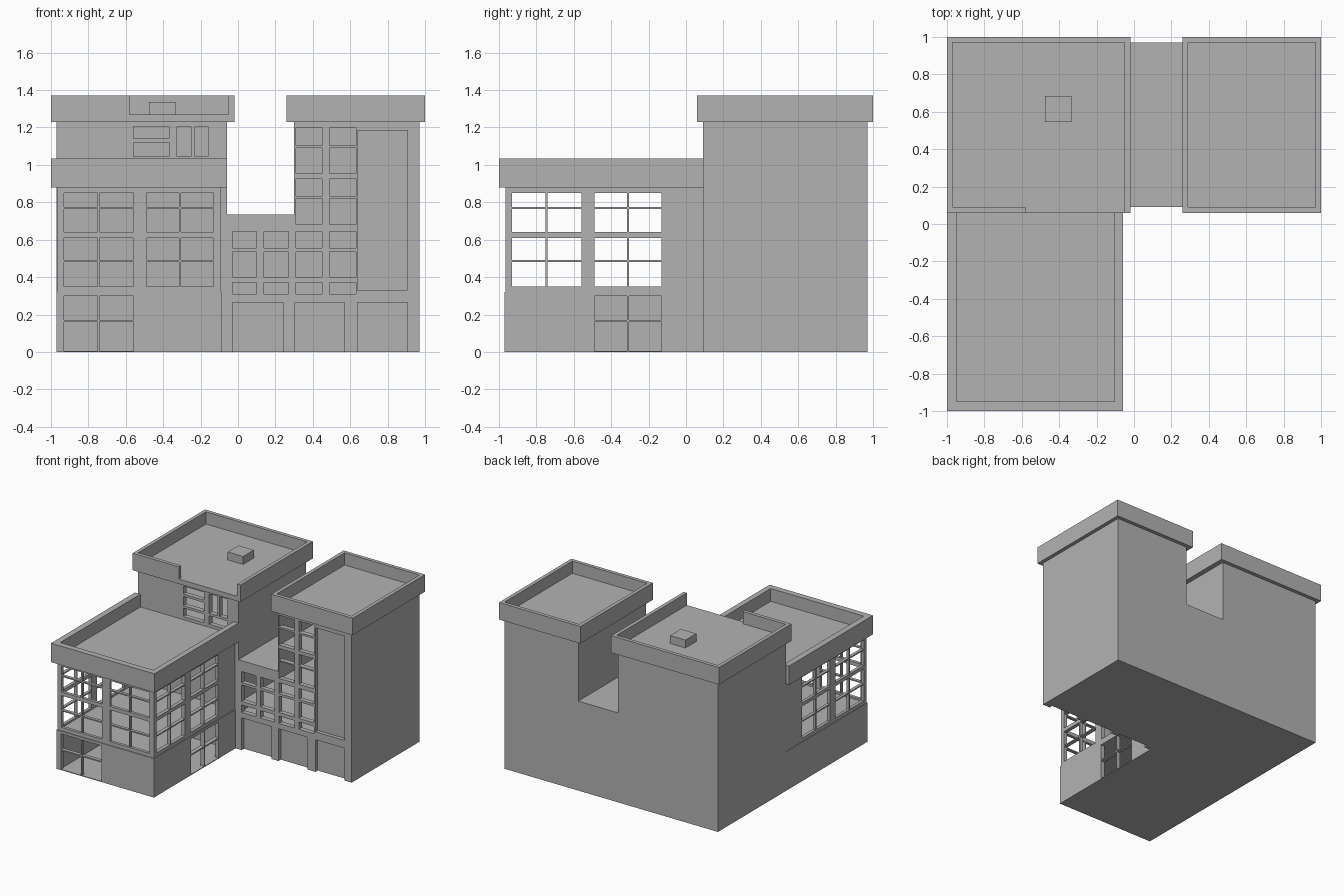
import bpy
import bmesh
from mathutils import Vector

if "Cube" in bpy.data.objects:
    bpy.data.objects.remove(bpy.data.objects["Cube"], do_unlink=True)

COLOUR = (0.45, 0.45, 0.45, 1)
grey = bpy.data.materials.new("plain grey")
grey.use_nodes = True
grey.diffuse_color = COLOUR
grey.node_tree.nodes["Principled BSDF"].inputs["Base Color"].default_value = COLOUR


def add_object(name, bm):
    bmesh.ops.recalc_face_normals(bm, faces=bm.faces)
    mesh = bpy.data.meshes.new(name)
    bm.to_mesh(mesh)
    bm.free()
    mesh.materials.append(grey)
    obj = bpy.data.objects.new(name, mesh)
    bpy.context.collection.objects.link(obj)
    return obj


def boxes(name, spans):
    """One object from (x range, y range, z range) boxes."""
    bm = bmesh.new()
    for span in spans:
        low, high = Vector(s[0] for s in span), Vector(s[1] for s in span)
        new = bmesh.ops.create_cube(bm, size=1)["verts"]
        for v in new:
            v.co = Vector(low[i] if v.co[i] < 0 else high[i] for i in range(3))
    return add_object(name, bm)


def extrude_front(name, profile, y0, y1):
    bm = bmesh.new()
    face = bm.faces.new([bm.verts.new((x, y0, z)) for x, z in profile])
    grown = bmesh.ops.extrude_face_region(bm, geom=[face])["geom"]
    bmesh.ops.translate(bm, vec=(0, y1 - y0, 0),
                        verts=[g for g in grown if isinstance(g, bmesh.types.BMVert)])
    return add_object(name, bm)


def cut(obj, spans):
    """Subtract a set of separate boxes and keep the result as plain mesh."""
    cutter = boxes("cutter", spans)
    cutter.hide_render = True
    mod = obj.modifiers.new("cut", "BOOLEAN")
    mod.operation = "DIFFERENCE"
    mod.solver = "EXACT"
    mod.object = cutter
    graph = bpy.context.evaluated_depsgraph_get()
    result = bpy.data.meshes.new_from_object(obj.evaluated_get(graph))
    obj.modifiers.clear()
    obj.data = result
    bpy.data.objects.remove(cutter, do_unlink=True)


def panes(columns, rows, wall, axis="front"):
    """Grid of openings through a front or side wall."""
    if axis == "front":
        return [(c, wall, r) for c in columns for r in rows]
    return [(wall, c, r) for c in columns for r in rows]


# Rear block: two towers joined by a lower link
main = extrude_front("main_block", [
    (-0.97, 0), (0.97, 0), (0.97, 1.25), (0.30, 1.25),
    (0.30, 0.735), (-0.06, 0.735), (-0.06, 1.25), (-0.97, 1.25)], 0.09, 0.97)
depth = (0.13, 0.94)
cut(main, [
    ((-0.05, 0.94), depth, (0.305, 0.375)),
    ((-0.05, 0.94), depth, (0.39, 0.65)),
    ((0.306, 0.94), depth, (0.67, 0.935)),
    ((0.306, 0.94), depth, (0.95, 1.21)),
    ((-0.94, -0.09), depth, (0.945, 1.215))])

# Rear block windows, doors and tall recessed panel
low_rows = [(0.31, 0.37), (0.40, 0.535), (0.555, 0.645)]
high_rows = [(0.68, 0.82), (0.83, 0.925), (0.955, 1.09), (1.105, 1.2)]
link_cols = [(-0.03, 0.10), (0.14, 0.27)]
tower_cols = [(0.31, 0.45), (0.49, 0.63)]
through, recess = (0.0, 0.14), (0.0, 0.12)
cut(main, panes(link_cols + tower_cols, low_rows, through)
    + panes(tower_cols, high_rows, through)
    + panes([(-0.56, -0.37)], [(0.955, 1.025), (1.045, 1.12), (1.14, 1.205)], through)
    + panes([(-0.325, -0.25), (-0.23, -0.16)], [(1.045, 1.205)], through)
    + panes([(-0.325, -0.16)], [(0.955, 1.025)], through)
    + panes([(-0.03, 0.24), (0.305, 0.57), (0.64, 0.905)], [(-0.1, 0.265)], recess)
    + panes([(0.64, 0.905)], [(0.33, 1.185)], recess))

# Front wing, ground floor
pair_a = [(-0.93, -0.75), (-0.74, -0.56)]
pair_b = [(-0.49, -0.315), (-0.305, -0.13)]
front_wall, right_wall, left_wall = (-1.1, -0.935), (-0.125, 0), (-1.1, -0.935)
ground_rows = [(0.006, 0.16), (0.17, 0.298)]
base = boxes("wing_ground_floor", [((-0.97, -0.085), (-0.97, 0.09), (0, 0.32))])
cut(base, [((-0.94, -0.12), (-0.94, 0.05), (0.004, 0.303))])
cut(base, panes(pair_a, ground_rows, front_wall)
    + panes(pair_b, ground_rows, right_wall, "side"))

# Front wing, glazed upper floors
upper_rows = [(0.35, 0.482), (0.492, 0.61), (0.64, 0.765), (0.775, 0.85)]
upper = boxes("wing_upper_floors", [((-0.965, -0.09), (-0.965, 0.09), (0.32, 0.89))])
cut(upper, [((-0.94, -0.12), (-0.94, 0.05), (0.335, 0.87))])
cut(upper, panes(pair_a + pair_b, upper_rows, front_wall)
    + panes(pair_a + pair_b, upper_rows, right_wall, "side")
    + panes(pair_a + pair_b, upper_rows, left_wall, "side"))


# Overhanging roofs with raised parapets
def roof(name, outer, hollow):
    obj = boxes(name, [outer])
    cut(obj, [hollow])
    return obj


roof("wing_roof", ((-1, -0.06), (-1, 0.09), (0.88, 1.035)),
     ((-0.95, -0.105), (-0.95, 0.2), (0.93, 1.2)))
roof("right_tower_roof", ((0.26, 1), (0.06, 1), (1.23, 1.37)),
     ((0.29, 0.97), (0.09, 0.97), (1.27, 1.5)))
left_roof = roof("left_tower_roof", ((-1, -0.02), (0.06, 1), (1.23, 1.37)),
                 ((-0.97, -0.05), (0.09, 0.97), (1.27, 1.5)))
cut(left_roof, [((-0.58, -0.05), (0, 0.3), (1.27, 1.5))])

# Roof hatch
boxes("roof_hatch", [((-0.475, -0.335), (0.545, 0.685), (1.26, 1.335))])
